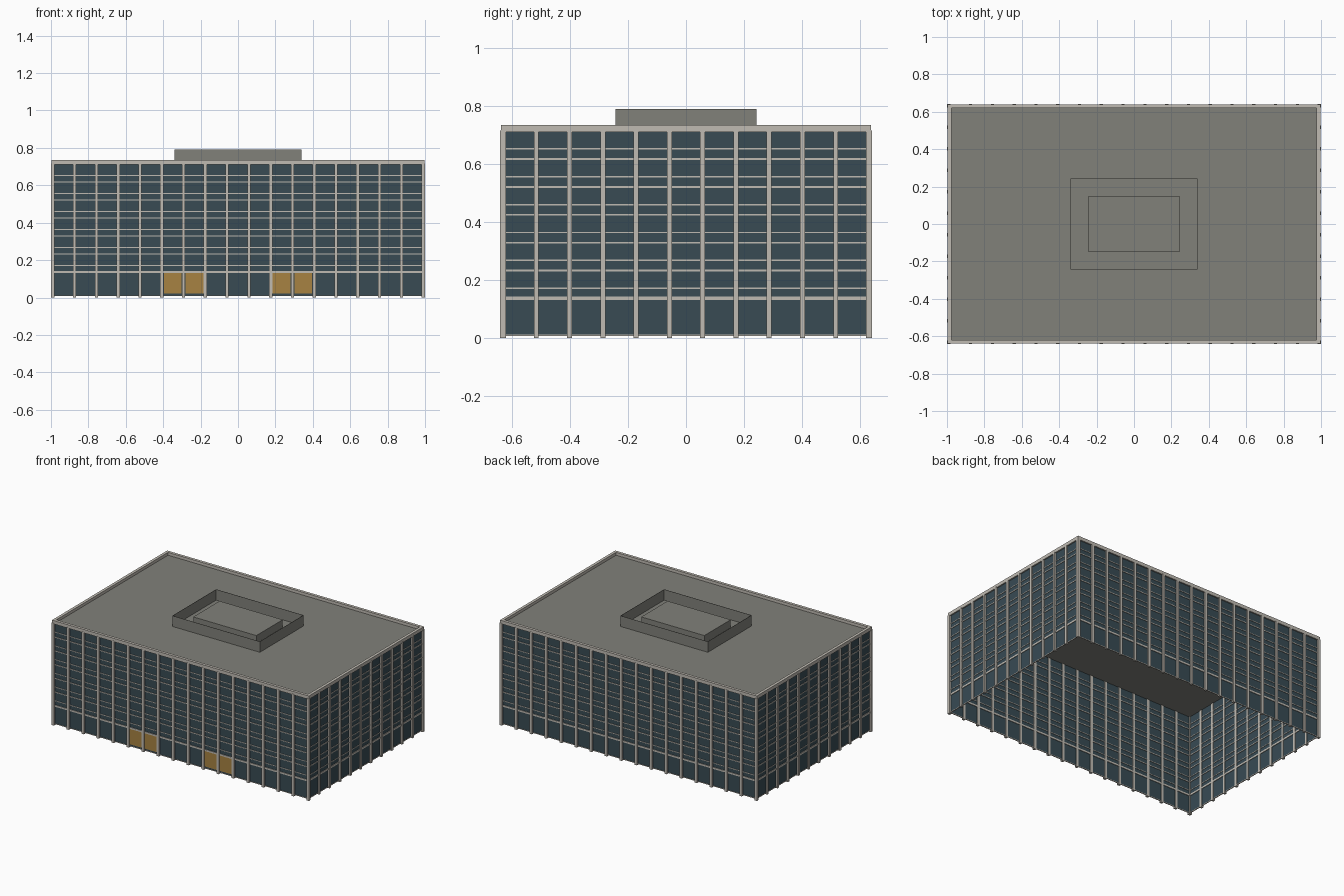
import bpy
import bmesh

cube = bpy.data.objects.get("Cube")
if cube:
    bpy.data.objects.remove(cube, do_unlink=True)


def material(name, r, g, b):
    m = bpy.data.materials.new(name)
    m.use_nodes = True
    m.diffuse_color = (r, g, b, 1)
    bsdf = m.node_tree.nodes["Principled BSDF"]
    bsdf.inputs["Base Color"].default_value = (r, g, b, 1)
    bsdf.inputs["Roughness"].default_value = 0.8
    return m


stone = material("pale stone", 0.53, 0.50, 0.45)
glass = material("dark blue glass", 0.04, 0.07, 0.088)
roofing = material("roof grey", 0.22, 0.22, 0.195)
amber = material("amber doors", 0.39, 0.225, 0.055)


def add_box(bm, lo, hi):
    """Axis aligned box between two corners."""
    verts = bmesh.ops.create_cube(bm, size=1)["verts"]
    for v in verts:
        for i in range(3):
            v.co[i] = lo[i] if v.co[i] < 0 else hi[i]


def add_ring(bm, x, y, t, z0, z1):
    """Rectangular ring of four walls, with outer half sizes x and y."""
    for s in (-1, 1):
        a, b = sorted((s * y, s * (y - t)))
        add_box(bm, (-x, a, z0), (x, b, z1))
        a, b = sorted((s * x, s * (x - t)))
        add_box(bm, (a, -y + t, z0), (b, y - t, z1))


def finish(bm, name, mat):
    mesh = bpy.data.meshes.new(name)
    bm.to_mesh(mesh)
    bm.free()
    mesh.materials.append(mat)
    obj = bpy.data.objects.new(name, mesh)
    bpy.context.scene.collection.objects.link(obj)


HX, HY = 0.99, 0.632        # column centre lines
BAYS_X, BAYS_Y = 17, 11
STEP_X, STEP_Y = 2 * HX / BAYS_X, 2 * HY / BAYS_Y
HALF = 0.0085               # half column width
ROOF_Z = 0.715

# Glass curtain walls, open underneath
bm = bmesh.new()
add_ring(bm, HX - 0.002, HY - 0.002, 0.002, 0.012, ROOF_Z)
finish(bm, "glass_walls", glass)

# Columns around all four sides
bm = bmesh.new()
spots = [(-HX + i * STEP_X, s * HY) for i in range(BAYS_X + 1) for s in (-1, 1)]
spots += [(s * HX, -HY + i * STEP_Y) for i in range(1, BAYS_Y) for s in (-1, 1)]
for x, y in spots:
    add_box(bm, (x - HALF, y - HALF, 0), (x + HALF, y + HALF, ROOF_Z + 0.002))
for sx in (-1, 1):
    for sy in (-1, 1):
        x, y = sx * HX, sy * HY
        add_box(bm, (x - 0.01, y - 0.01, 0), (x + 0.01, y + 0.01, ROOF_Z))
finish(bm, "columns", stone)

# Floor bands and window transoms
bm = bmesh.new()
for floor in range(6):
    z = 0.136 + 0.0963 * floor
    h = 0.006 if floor == 0 else 0.003
    add_ring(bm, HX + 0.002, HY + 0.002, 0.01, z - h, z + h)
    add_ring(bm, HX + 0.001, HY + 0.001, 0.008, z + 0.0325, z + 0.0375)
add_ring(bm, HX, HY, 0.006, 0.007, 0.012)
finish(bm, "floor_bands", stone)

# Entrance doors on the front
bm = bmesh.new()
for bay in (5, 6, 10, 11):
    x = -HX + bay * STEP_X
    add_box(bm, (x + 0.011, -HY - 0.002, 0.022),
            (x + STEP_X - 0.011, -HY + 0.003, 0.13))
finish(bm, "entrance_doors", amber)

# Parapet and roof slab
bm = bmesh.new()
add_ring(bm, HX + 0.007, HY + 0.007, 0.02, 0.711, 0.735)
finish(bm, "parapet", stone)
bm = bmesh.new()
add_box(bm, (-HX + 0.005, -HY + 0.005, ROOF_Z - 0.008),
        (HX - 0.005, HY - 0.005, ROOF_Z))
finish(bm, "roof_slab", roofing)

# Screen wall and plant block on the roof
bm = bmesh.new()
add_ring(bm, 0.34, 0.243, 0.002, ROOF_Z, 0.79)
finish(bm, "roof_screen", roofing)
bm = bmesh.new()
add_box(bm, (-0.245, -0.146, ROOF_Z), (0.245, 0.146, 0.77))
finish(bm, "plant_block", roofing)
